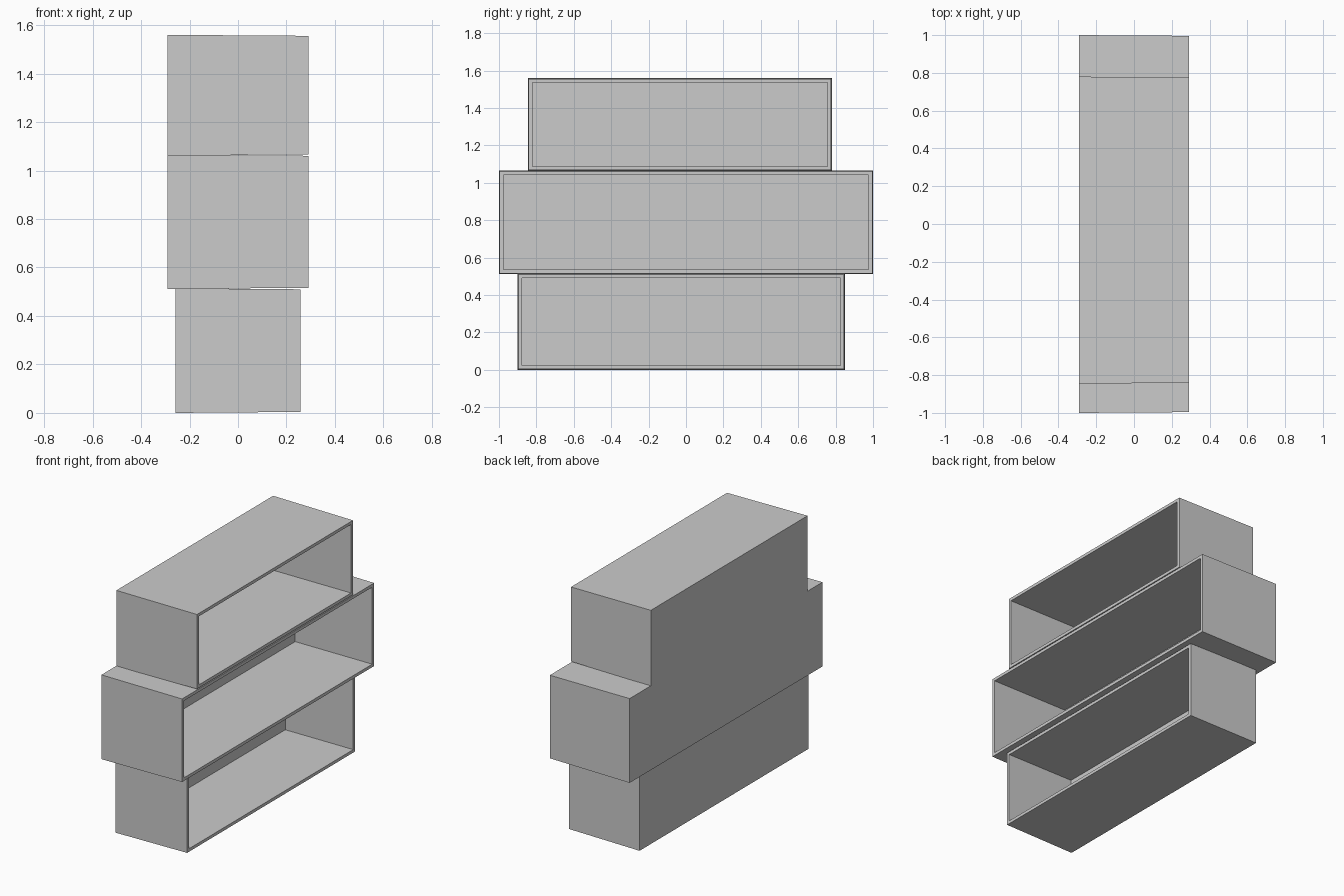
import bpy, bmesh

if "Cube" in bpy.data.objects:
    bpy.data.objects.remove(bpy.data.objects["Cube"])

WALL = 0.02    # panel thickness
TAPER = 0.004  # slight narrowing towards the open side (+x)


def open_box(name, half_depth, y0, y1, z0, z1):
    """Five-sided wall box, open towards +x."""
    bm = bmesh.new()

    def ring(x, d):
        return [bm.verts.new((x, y, z)) for y, z in (
            (y0 + d, z0 + d), (y1 - d, z0 + d), (y1 - d, z1 - d), (y0 + d, z1 - d))]

    # back outline, front outline, front opening, inner back panel
    rings = [ring(-half_depth, 0), ring(half_depth, TAPER),
             ring(half_depth, TAPER + WALL), ring(-half_depth + WALL, WALL)]
    for a, b in zip(rings, rings[1:]):
        for i in range(4):
            j = (i + 1) % 4
            bm.faces.new((a[i], a[j], b[j], b[i]))
    bm.faces.new(rings[0][::-1])
    bm.faces.new(rings[-1])
    bmesh.ops.recalc_face_normals(bm, faces=bm.faces)
    mesh = bpy.data.meshes.new(name)
    bm.to_mesh(mesh)
    bm.free()
    obj = bpy.data.objects.new(name, mesh)
    bpy.context.collection.objects.link(obj)
    return obj


# Three stacked shelf boxes
open_box("lower_box", 0.258, -0.90, 0.85, 0.0, 0.514)
open_box("middle_box", 0.291, -1.0, 1.0, 0.512, 1.065)
open_box("upper_box", 0.291, -0.845, 0.78, 1.063, 1.56)
